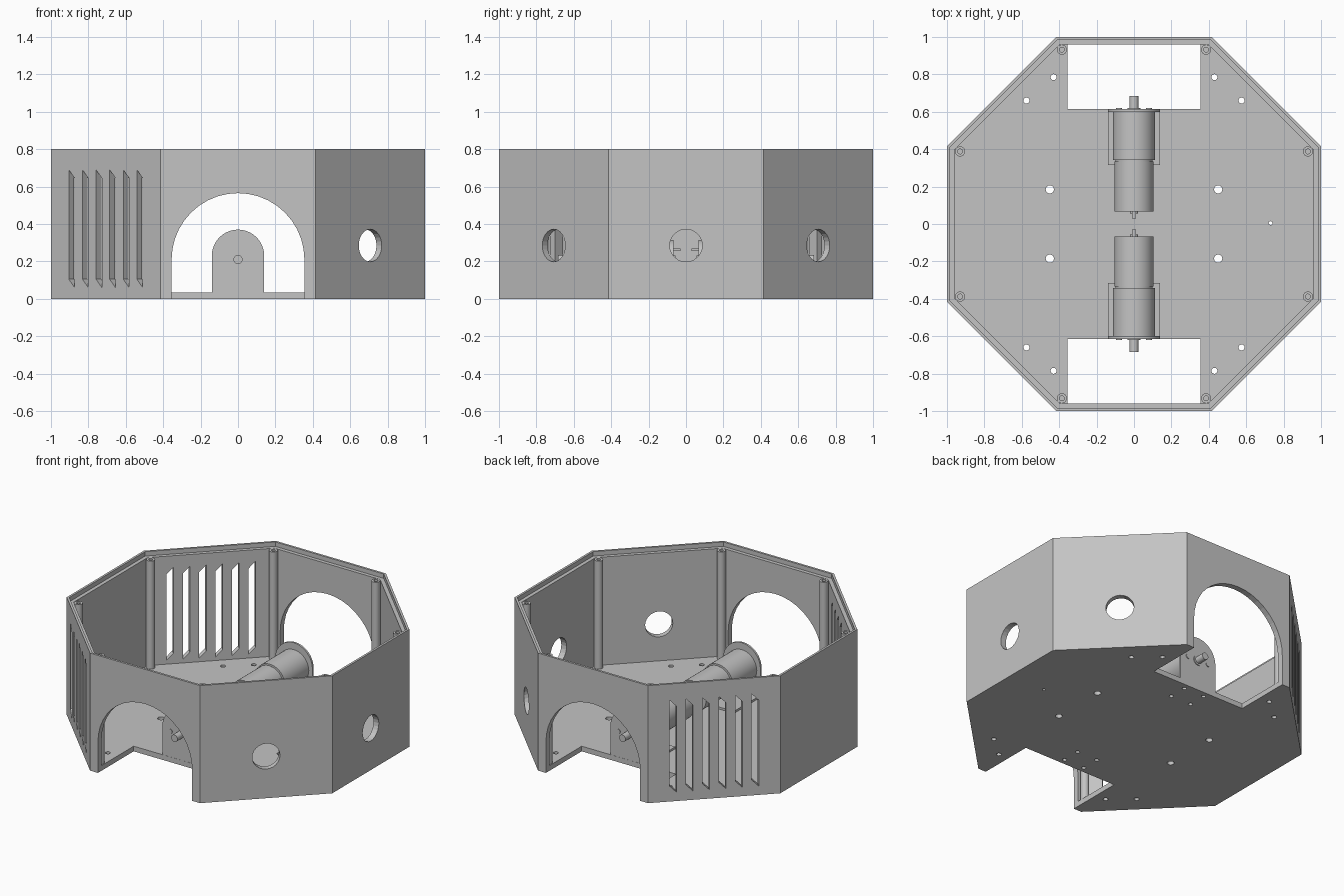
import bpy, bmesh
from math import pi, sin, cos, radians
from mathutils import Matrix

if "Cube" in bpy.data.objects:
    bpy.data.objects.remove(bpy.data.objects["Cube"])

grey = bpy.data.materials.new("light_grey")
grey.use_nodes = True
colour = (0.55, 0.55, 0.55, 1)
grey.diffuse_color = colour
grey.node_tree.nodes["Principled BSDF"].inputs["Base Color"].default_value = colour


def turn(degrees):
    return Matrix.Rotation(radians(degrees), 4, 'Z')


def prism(bm, points, y0, y1, matrix):
    """Extrude an (x, z) outline along y."""
    verts = [bm.verts.new(matrix @ Matrix.Translation((x, y0, z)).translation) for x, z in points]
    face = bm.faces.new(verts)
    new = bmesh.ops.extrude_face_region(bm, geom=[face])["geom"]
    shift = matrix.to_3x3() @ Matrix.Translation((0, y1 - y0, 0)).translation
    bmesh.ops.translate(bm, vec=shift, verts=[g for g in new if isinstance(g, bmesh.types.BMVert)])


def lathe(bm, profile, steps, matrix):
    """Turn an (r, z) profile round the z axis."""
    part = bmesh.new()
    verts = [part.verts.new((r, 0, z)) for r, z in profile]
    edges = [part.edges.new(pair) for pair in zip(verts, verts[1:])]
    bmesh.ops.spin(part, geom=verts + edges, cent=(0, 0, 0), axis=(0, 0, 1),
                   angle=2 * pi, steps=steps, use_merge=False)
    bmesh.ops.remove_doubles(part, verts=part.verts, dist=1e-5)
    bmesh.ops.transform(part, matrix=matrix, verts=part.verts)
    temp = bpy.data.meshes.new("temp")
    part.to_mesh(temp)
    part.free()
    bm.from_mesh(temp)
    bpy.data.meshes.remove(temp)


def circle(x, z, r, n=24):
    return [(x + r * cos(2 * pi * i / n), z + r * sin(2 * pi * i / n)) for i in range(n)]


def arch(r, z_mid, z_low, n=20):
    arc = [(r * cos(pi * i / n), z_mid + r * sin(pi * i / n)) for i in range(n + 1)]
    return [(-r, z_low), (r, z_low)] + arc


def rect(x0, x1, z0, z1):
    return [(x0, z0), (x1, z0), (x1, z1), (x0, z1)]


def finish(name, bm, smooth=True):
    bmesh.ops.recalc_face_normals(bm, faces=bm.faces)
    bmesh.ops.dissolve_limit(bm, angle_limit=0.001, verts=bm.verts, edges=bm.edges)
    mesh = bpy.data.meshes.new(name)
    bm.to_mesh(mesh)
    bm.free()
    mesh.materials.append(grey)
    ob = bpy.data.objects.new(name, mesh)
    bpy.context.collection.objects.link(ob)
    if smooth:
        bpy.ops.object.select_all(action='DESELECT')
        ob.select_set(True)
        bpy.context.view_layer.objects.active = ob
        bpy.ops.object.shade_smooth_by_angle(angle=radians(30))
    return ob


# Octagonal tray with a stepped rim
floor_z, ledge_z, top_z = 0.035, 0.77, 0.8
corner = 1 / cos(pi / 8)
bm = bmesh.new()
lathe(bm, [(0, 0), (corner, 0), (corner, top_z), (0.985 * corner, top_z),
           (0.985 * corner, ledge_z), (0.96 * corner, ledge_z),
           (0.96 * corner, floor_z), (0, floor_z)], 8, turn(22.5))
body = finish("octagonal_housing", bm, False)

# Openings: wheel arches, round ports, vent slots, floor screw holes
bm = bmesh.new()
for side in (0, 180):
    prism(bm, arch(0.355, 0.21, -0.1), -1.1, -0.615, turn(side))
for side in (45, 90, 135):
    prism(bm, circle(0, 0.285, 0.087), -1.1, -0.9, turn(side))
for side in (-45, -135):
    for i in range(6):
        u = (i - 2.5) * 0.103
        a, b = u - 0.022, u + 0.022
        prism(bm, [(a, 0.105), (b, 0.06), (b, 0.645), (a, 0.69)], -1.1, -0.9, turn(side))
holes = [(0.73, 0.005, 0.01)]
for sx in (-1, 1):
    for sy in (-1, 1):
        holes += [(sx * x, sy * y, r) for x, y, r in
                  [(0.45, 0.185, 0.022), (0.43, 0.785, 0.016), (0.575, 0.66, 0.016),
                   (0.077, 0.45, 0.014), (0.077, 0.575, 0.014)]]
for x, y, r in holes:
    lathe(bm, [(0, -0.1), (r, -0.1), (r, 0.1), (0, 0.1)], 16, Matrix.Translation((x, y, 0)))
cutter = finish("opening_cutter", bm, False)
cutter.hide_render = True
cut = body.modifiers.new("openings", 'BOOLEAN')
cut.operation, cut.solver, cut.object = 'DIFFERENCE', 'EXACT', cutter
bpy.context.view_layer.objects.active = body
bpy.ops.object.modifier_apply(modifier=cut.name)
bpy.data.objects.remove(cutter)

# Hollow screw posts in the eight corners
bm = bmesh.new()
for x, y in ((0.93, 0.388), (0.386, 0.932)):
    for sx in (-1, 1):
        for sy in (-1, 1):
            lathe(bm, [(0, 0.02), (0.027, 0.02), (0.027, ledge_z), (0.013, ledge_z),
                       (0.013, 0.6), (0, 0.6)], 20, Matrix.Translation((sx * x, sy * y, 0)))
finish("screw_posts", bm)

# Geared motors on angle brackets, one facing each wheel arch
axis_z = 0.21
for label, side in (("back", 0), ("front", 180)):
    place = turn(side)
    along_y = place @ Matrix.Translation((0, 0, axis_z)) @ Matrix.Rotation(-pi / 2, 4, 'X')

    bm = bmesh.new()
    lathe(bm, [(0, 0.055), (0.022, 0.055), (0.022, 0.067), (0.105, 0.067), (0.105, 0.335),
               (0.1, 0.335), (0.1, 0.342), (0.113, 0.342), (0.113, 0.602), (0, 0.602)], 40, along_y)
    for z in (-0.052, 0.052):
        prism(bm, rect(-0.01, 0.01, axis_z + z - 0.006, axis_z + z + 0.006), 0.03, 0.07, place)
    finish(label + "_motor", bm)

    bm = bmesh.new()
    lathe(bm, [(0, 0.6), (0.035, 0.6), (0.035, 0.62), (0.024, 0.62), (0.024, 0.685), (0, 0.685)],
          24, along_y)
    finish(label + "_drive_shaft", bm)

    bm = bmesh.new()
    prism(bm, arch(0.14, 0.23, floor_z), 0.6, 0.614, place)
    prism(bm, rect(-0.14, 0.14, floor_z, floor_z + 0.014), 0.315, 0.605, place)
    for x in (-0.08, 0.08):
        prism(bm, circle(x, axis_z, 0.016, 16), 0.61, 0.619, place)
    finish(label + "_motor_bracket", bm)
